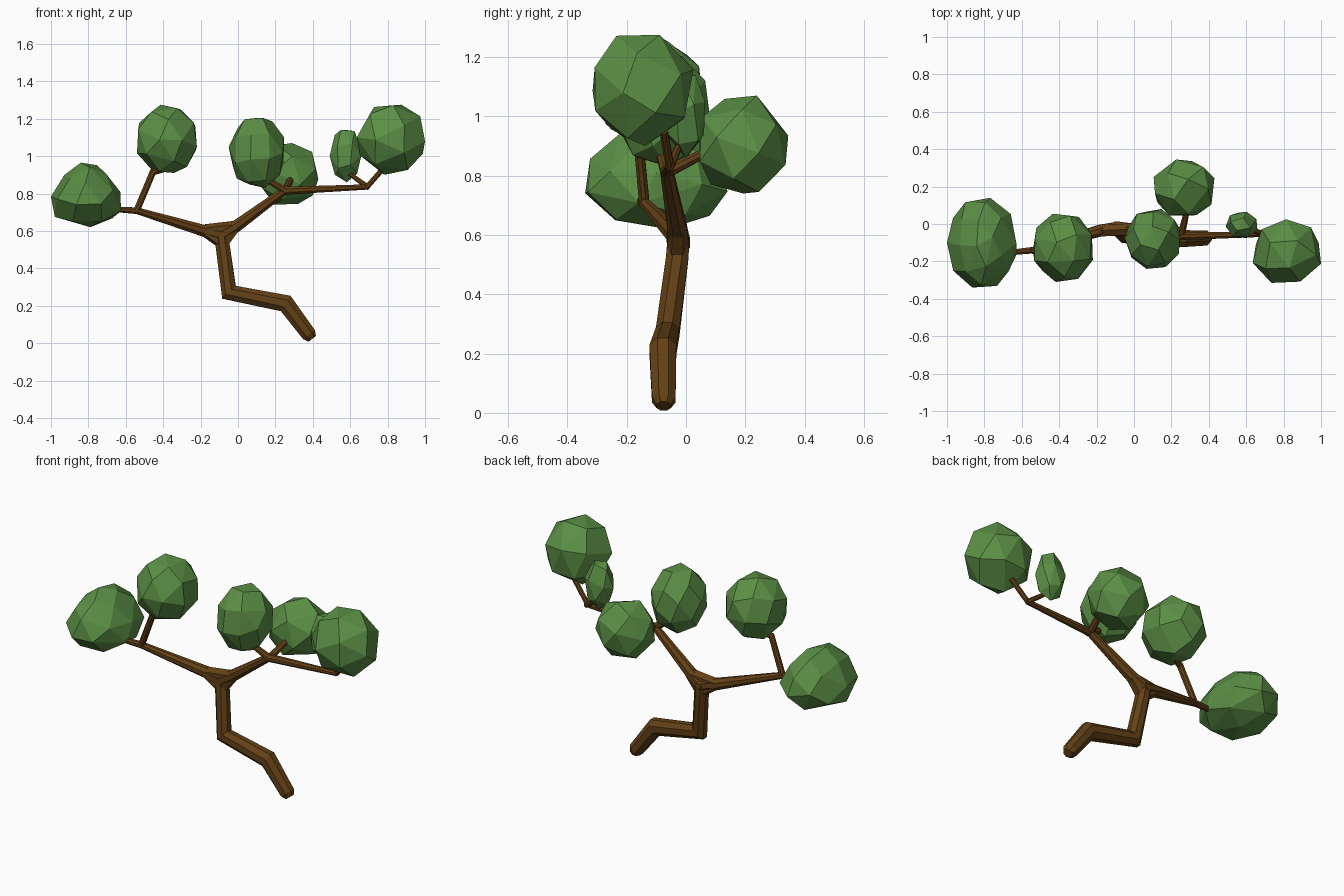
import bpy, bmesh, math, random
from mathutils import Vector, Matrix

if "Cube" in bpy.data.objects:
    bpy.data.objects.remove(bpy.data.objects["Cube"])

def material(name, rgb):
    m = bpy.data.materials.new(name)
    m.diffuse_color = (*rgb, 1)
    m.use_nodes = True
    m.node_tree.nodes["Principled BSDF"].inputs["Base Color"].default_value = m.diffuse_color
    return m

BARK = material("bark brown", (0.125, 0.052, 0.008))
LEAF = material("leaf green", (0.105, 0.275, 0.06))

def finish(bm, name, mat):
    bmesh.ops.recalc_face_normals(bm, faces=bm.faces)
    me = bpy.data.meshes.new(name)
    bm.to_mesh(me)
    bm.free()
    me.materials.append(mat)
    ob = bpy.data.objects.new(name, me)
    bpy.context.collection.objects.link(ob)
    return ob

def limb(name, pts, sides=8):
    """Mitred tube through (x, y, z, radius) points."""
    bm = bmesh.new()
    P = [Vector(p[:3]) for p in pts]
    whole = (P[-1] - P[0]).normalized()
    ref = Vector((0, 0, 1)) if abs(whole.y) > 0.7 else Vector((0, 1, 0))
    rings = []
    for i, p in enumerate(P):
        a = (p - P[i - 1]).normalized() if i else (P[1] - p).normalized()
        b = (P[i + 1] - p).normalized() if i < len(P) - 1 else a
        t = (a + b).normalized()
        stretch = min(1.4, 1 / max(0.3, t.dot(a)))
        u = (ref - t * ref.dot(t)).normalized()
        v = t.cross(u)
        ring = []
        for k in range(sides):
            ang = 2 * math.pi * (k + 0.5) / sides
            ring.append(bm.verts.new(p + pts[i][3] * (u * math.cos(ang) + v * math.sin(ang) * stretch)))
        rings.append(ring)
    for r, s in zip(rings, rings[1:]):
        for k in range(sides):
            j = (k + 1) % sides
            bm.faces.new((r[k], r[j], s[j], s[k]))
    bm.faces.new(rings[0])
    bm.faces.new(rings[-1])
    return finish(bm, name, BARK)

# crooked trunk
limb("trunk", [(0.397, -0.075, 0.023, 0.027), (0.38, -0.075, 0.045, 0.043),
               (0.255, -0.078, 0.212, 0.049), (-0.048, -0.062, 0.272, 0.043),
               (-0.082, -0.03, 0.52, 0.041), (-0.092, -0.025, 0.59, 0.04)])

# main boughs
limb("left_bough", [(-0.075, -0.025, 0.575, 0.042), (-0.18, -0.035, 0.60, 0.034),
                    (-0.54, -0.14, 0.708, 0.019), (-0.64, -0.15, 0.714, 0.016)])
limb("right_bough", [(-0.10, -0.025, 0.57, 0.042), (-0.01, -0.03, 0.625, 0.035),
                     (0.25, -0.065, 0.815, 0.023), (0.69, -0.055, 0.835, 0.015),
                     (0.79, -0.075, 0.95, 0.015)])
# crotch where trunk and boughs meet
bm = bmesh.new()
for c in ((-0.175, -0.035, 0.60), (-0.02, -0.028, 0.618), (-0.083, -0.03, 0.535)):
    bmesh.ops.create_icosphere(bm, subdivisions=1, radius=0.036, matrix=Matrix.Translation(c))
geo = bmesh.ops.convex_hull(bm, input=bm.verts)
bmesh.ops.delete(bm, geom=[v for v in bm.verts if v in set(geo["geom_interior"])], context='VERTS')
bmesh.ops.delete(bm, geom=[f for f in bm.faces if f not in set(geo["geom"])], context='FACES')
finish(bm, "crotch", BARK)

# twigs holding the foliage
limb("upper_left_twig", [(-0.545, -0.14, 0.70, 0.019), (-0.455, -0.16, 0.915, 0.018),
                         (-0.37, -0.13, 0.935, 0.015)])
limb("middle_twig", [(0.26, -0.065, 0.81, 0.022), (0.13, -0.09, 0.89, 0.015)])
limb("back_twig", [(0.25, -0.07, 0.81, 0.022), (0.285, 0.08, 0.885, 0.016)])
limb("far_right_twig", [(0.70, -0.055, 0.83, 0.016), (0.59, -0.02, 0.91, 0.012)])

def foliage(name, lo, hi, n, seed, taper=0.0):
    """Faceted hull of evenly spread points, fitted to a bounding box."""
    rnd = random.Random(seed)
    turn = Matrix.Rotation(rnd.uniform(0, 6.28), 3, 'Z') @ Matrix.Rotation(rnd.uniform(0, 1), 3, 'X')
    pts = []
    for i in range(n):
        z = 1 - (2 * i + 1) / n
        r = math.sqrt(1 - z * z)
        p = turn @ Vector((r * math.cos(i * 2.39996), r * math.sin(i * 2.39996), z))
        p.x *= 1 - taper * p.z
        p.y *= 1 - taper * 0.4 * p.z
        pts.append(p)
    mn = [min(p[k] for p in pts) for k in range(3)]
    mx = [max(p[k] for p in pts) for k in range(3)]
    bm = bmesh.new()
    for p in pts:
        bm.verts.new([lo[k] + (hi[k] - lo[k]) * (p[k] - mn[k]) / (mx[k] - mn[k]) for k in range(3)])
    bmesh.ops.convex_hull(bm, input=bm.verts)
    bmesh.ops.dissolve_limit(bm, angle_limit=math.radians(8), verts=bm.verts, edges=bm.edges)
    return finish(bm, name, LEAF)

foliage("left_foliage", (-1.0, -0.34, 0.62), (-0.625, 0.14, 0.965), 28, 1, 0.35)
foliage("upper_left_foliage", (-0.54, -0.31, 0.91), (-0.22, 0.055, 1.275), 26, 2)
foliage("middle_foliage", (-0.05, -0.24, 0.83), (0.245, 0.08, 1.205), 28, 3)
foliage("back_foliage", (0.105, 0.045, 0.74), (0.43, 0.345, 1.07), 20, 4)
foliage("small_foliage", (0.49, -0.075, 0.86), (0.66, 0.065, 1.14), 18, 5)
foliage("right_foliage", (0.635, -0.315, 0.90), (1.0, 0.025, 1.275), 20, 6)
